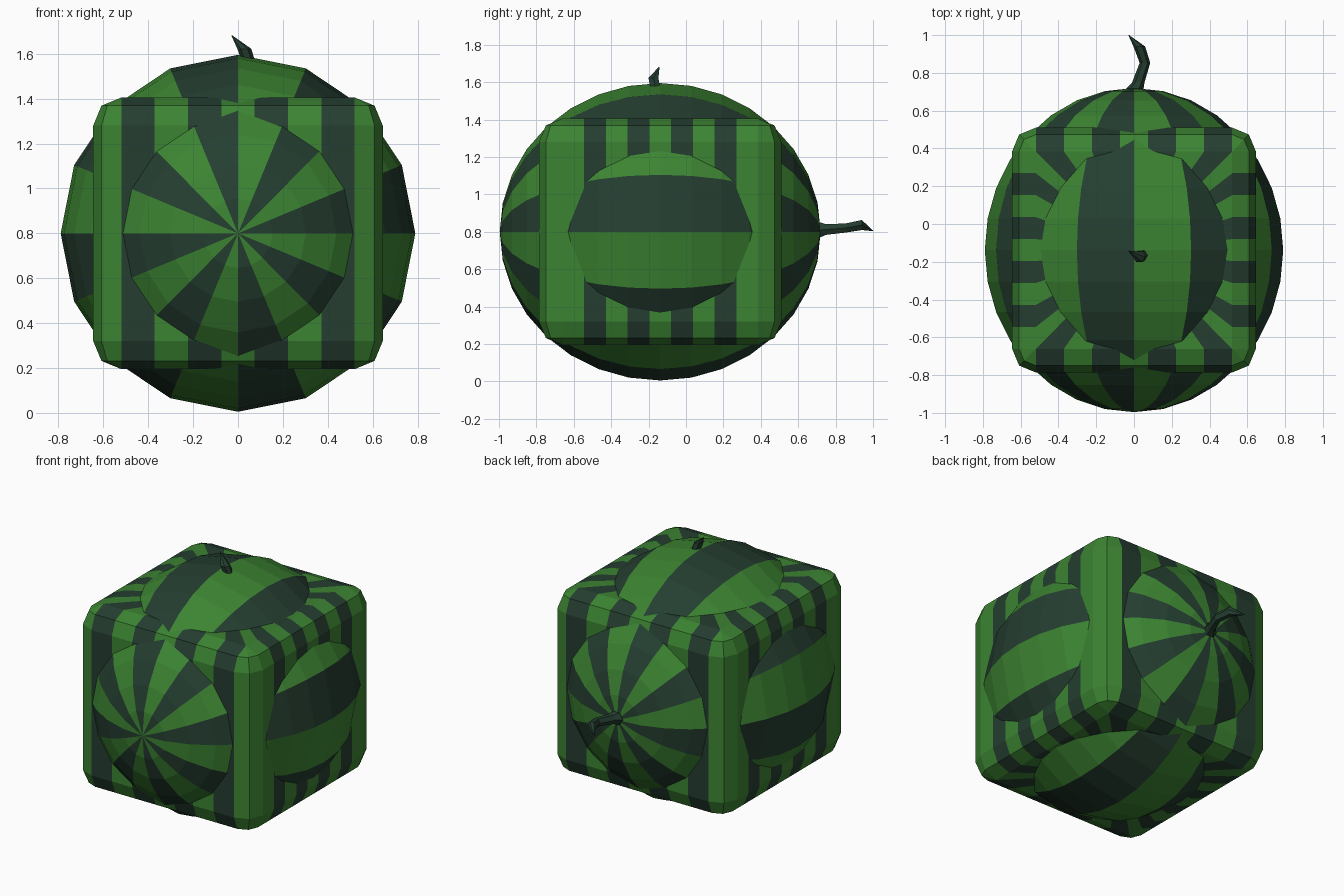
import bpy, bmesh, math
from mathutils import Vector

if "Cube" in bpy.data.objects:
    bpy.data.objects.remove(bpy.data.objects["Cube"])

CY, CZ = -0.138, 0.80          # centre of both melons


def material(name, rgb):
    m = bpy.data.materials.new(name)
    m.diffuse_color = (*rgb, 1)
    m.use_nodes = True
    m.node_tree.nodes["Principled BSDF"].inputs["Base Color"].default_value = m.diffuse_color
    return m


LIGHT = material("light green rind", (0.045, 0.23, 0.032))
DARK = material("dark green rind", (0.018, 0.048, 0.03))


def finish(bm, name):
    bmesh.ops.remove_doubles(bm, verts=bm.verts, dist=1e-5)
    bmesh.ops.recalc_face_normals(bm, faces=bm.faces)
    me = bpy.data.meshes.new(name)
    bm.to_mesh(me)
    bm.free()
    me.materials.append(LIGHT)
    me.materials.append(DARK)
    ob = bpy.data.objects.new(name, me)
    bpy.context.collection.objects.link(ob)
    return ob


# round melon: 16 x 16 sphere lying along y, alternating wedges
bm = bmesh.new()
bmesh.ops.create_uvsphere(bm, u_segments=16, v_segments=16, radius=1)
for v in bm.verts:
    x, y, z = v.co
    v.co = (0.79 * x, CY + 0.858 * z, CZ + 0.795 * y)
for f in bm.faces:
    c = f.calc_center_median()
    wedge = int((math.atan2(c.z - CZ, c.x) % math.tau) / (math.tau / 16))
    f.material_index = 1 - wedge % 2
finish(bm, "round_melon")

# square melon: stripes run over rounded edges and converge on top and bottom
R, HX, HY = 0.125, 0.52, 0.523   # edge radius, half sizes of the flat faces
Z0, Z1 = 0.195, 1.405
outline, dark = [], []           # (flat point, outward direction), stripe per span


def side(a, b, normal, n, first_dark):
    for i in range(n + 1):
        outline.append((a.lerp(b, i / n), normal))
        dark.append(i < n and i % 2 == first_dark)


corners = [Vector((sx * HX, sy * HY)) for sx, sy in ((-1, -1), (1, -1), (1, 1), (-1, 1))]
normals = [Vector(n) for n in ((0, -1), (1, 0), (0, 1), (-1, 0))]
for k in range(4):
    b = corners[(k + 1) % 4]
    side(corners[k], b, normals[k], *((7, 0) if k % 2 == 0 else (9, 1)))
    outline.append((b, (normals[k] + normals[(k + 1) % 4]).normalized()))
    dark.append(False)

s = R * math.sqrt(0.5)
rings = [(0, Z0), (s, Z0 + R - s), (R, Z0 + R), (R, Z1 - R), (s, Z1 - R + s), (0, Z1)]
bm = bmesh.new()
loops = [[bm.verts.new((p.x + d.x * r, p.y + CY + d.y * r, z)) for p, d in outline]
         for r, z in rings]
N = len(outline)
for i in range(N):
    j = (i + 1) % N
    for lo, hi in zip(loops, loops[1:]):
        bm.faces.new((lo[i], lo[j], hi[j], hi[i])).material_index = int(dark[i])
for loop, z in ((loops[0], Z0), (loops[-1], Z1)):
    mid = bm.verts.new((0, CY, z))
    for i in range(N):
        bm.faces.new((loop[i], loop[(i + 1) % N], mid)).material_index = int(dark[i])
finish(bm, "square_melon")

# stems: the same bent six-sided tapering stalk, one per melon
PATH = [(0.0, 0.0, -0.03, 0.046), (0.005, 0.01, 0.0, 0.046), (0.022, 0.012, 0.03, 0.033),
        (0.058, 0.02, 0.135, 0.028), (0.028, 0.036, 0.222, 0.031), (-0.028, 0.005, 0.282, 0.002)]


def stem(name, place):
    bm = bmesh.new()
    loops = []
    for x, side_off, h, r in PATH:
        loops.append([bm.verts.new(place(x + r * math.cos(a), side_off + r * math.sin(a), h))
                      for a in (math.tau * i / 6 for i in range(6))])
    for lo, hi in zip(loops, loops[1:]):
        for i in range(6):
            j = (i + 1) % 6
            bm.faces.new((lo[i], lo[j], hi[j], hi[i]))
    bm.faces.new(loops[0])
    bm.faces.new(loops[-1])
    for f in bm.faces:
        f.material_index = 1
    finish(bm, name)


stem("round_melon_stem", lambda x, o, h: (x, 0.718 + h, CZ + o))
stem("square_melon_stem", lambda x, o, h: (x, CY - o, Z1 - 0.005 + h))
